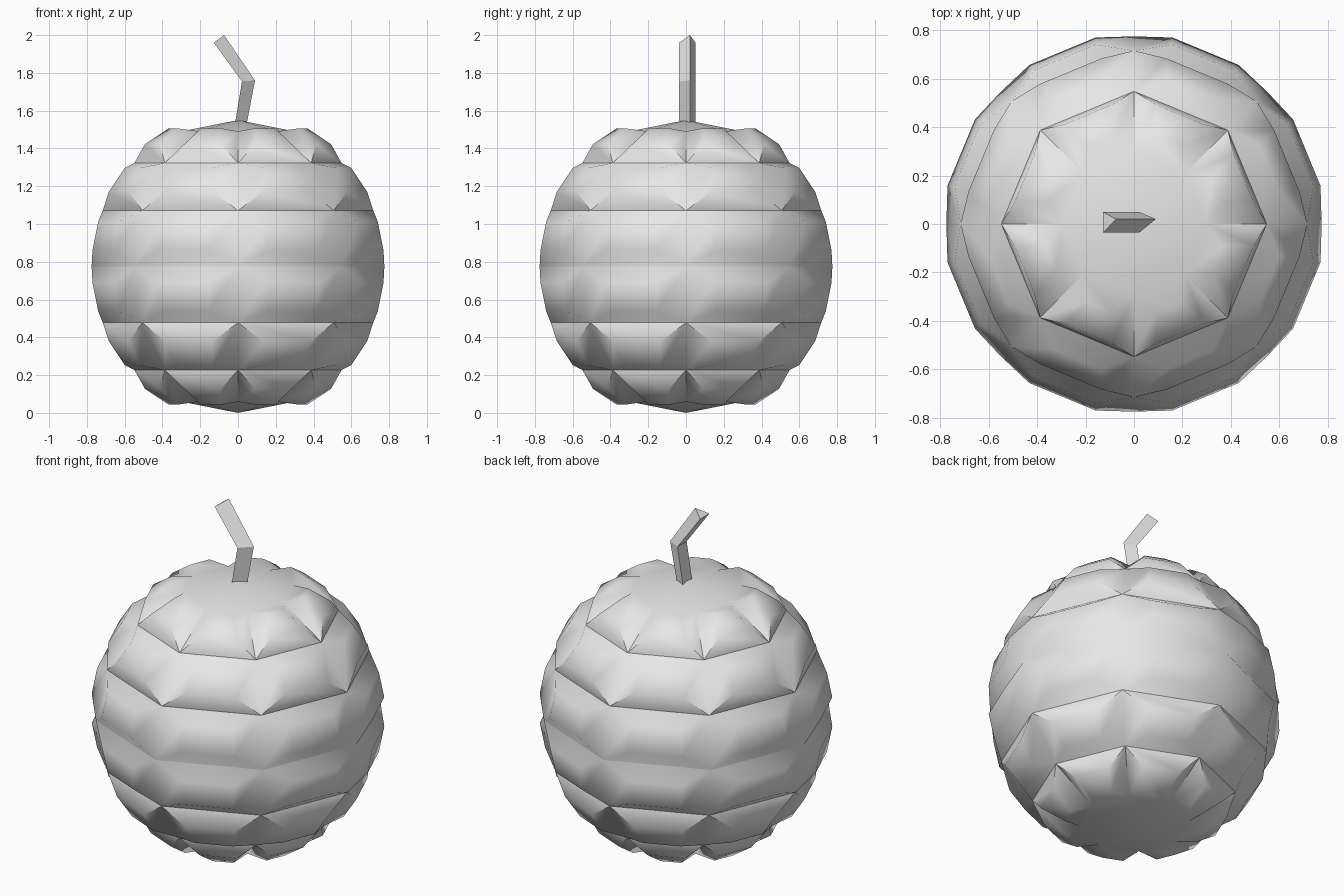
import bpy
import bmesh
import math

cube = bpy.data.objects.get("Cube")
if cube:
    bpy.data.objects.remove(cube, do_unlink=True)

RADIUS = 0.775
RAISE = 0.071      # how far each scale stands out
SHRINK = 0.5       # size of a scale's top compared with its base

grey = bpy.data.materials.new("plain grey")
grey.use_nodes = True
colour = (0.8, 0.8, 0.8, 1)
grey.diffuse_color = colour
grey.node_tree.nodes["Principled BSDF"].inputs["Base Color"].default_value = colour


def add_object(name, bm):
    """Turn a bmesh into a named grey object."""
    bmesh.ops.recalc_face_normals(bm, faces=bm.faces[:])
    mesh = bpy.data.meshes.new(name)
    bm.to_mesh(mesh)
    bm.free()
    mesh.materials.append(grey)
    obj = bpy.data.objects.new(name, mesh)
    bpy.context.collection.objects.link(obj)
    return obj


# Fruit body: eight-sided ball whose square panels are raised into scales
bm = bmesh.new()
bmesh.ops.create_uvsphere(bm, u_segments=8, v_segments=8, radius=RADIUS)
bmesh.ops.translate(bm, verts=bm.verts[:], vec=(0, 0, RADIUS))
bm.normal_update()
panels = [f for f in bm.faces if len(f.verts) == 4]
raised = bmesh.ops.extrude_discrete_faces(bm, faces=panels)["faces"]
for face in raised:
    face.normal_update()
    centre = face.calc_center_median()
    lift = face.normal * RAISE
    for v in face.verts:
        v.co = centre + (v.co - centre) * SHRINK + lift
body = add_object("fruit_body", bm)

bpy.ops.object.select_all(action="DESELECT")
body.select_set(True)
bpy.context.view_layer.objects.active = body
bpy.ops.object.shade_smooth_by_angle(angle=math.radians(52))

# Stem: bent three-sided prism, each section given by its ridge and its back edge (x, z)
sections = [
    ((0.047, 1.535), (-0.017, 1.525)),
    ((0.09, 1.76), (0.021, 1.755)),
    ((-0.074, 2.0), (-0.128, 1.96)),
]
bm = bmesh.new()
rings = []
for (rx, rz), (bx, bz) in sections:
    points = [(rx, 0.02, rz), (bx, 0.05, bz), (bx, -0.036, bz)]
    rings.append([bm.verts.new(p) for p in points])
for low, high in zip(rings, rings[1:]):
    for i in range(3):
        j = (i + 1) % 3
        bm.faces.new((low[i], low[j], high[j], high[i]))
bm.faces.new(rings[0])
bm.faces.new(rings[-1])
add_object("stem", bm)
